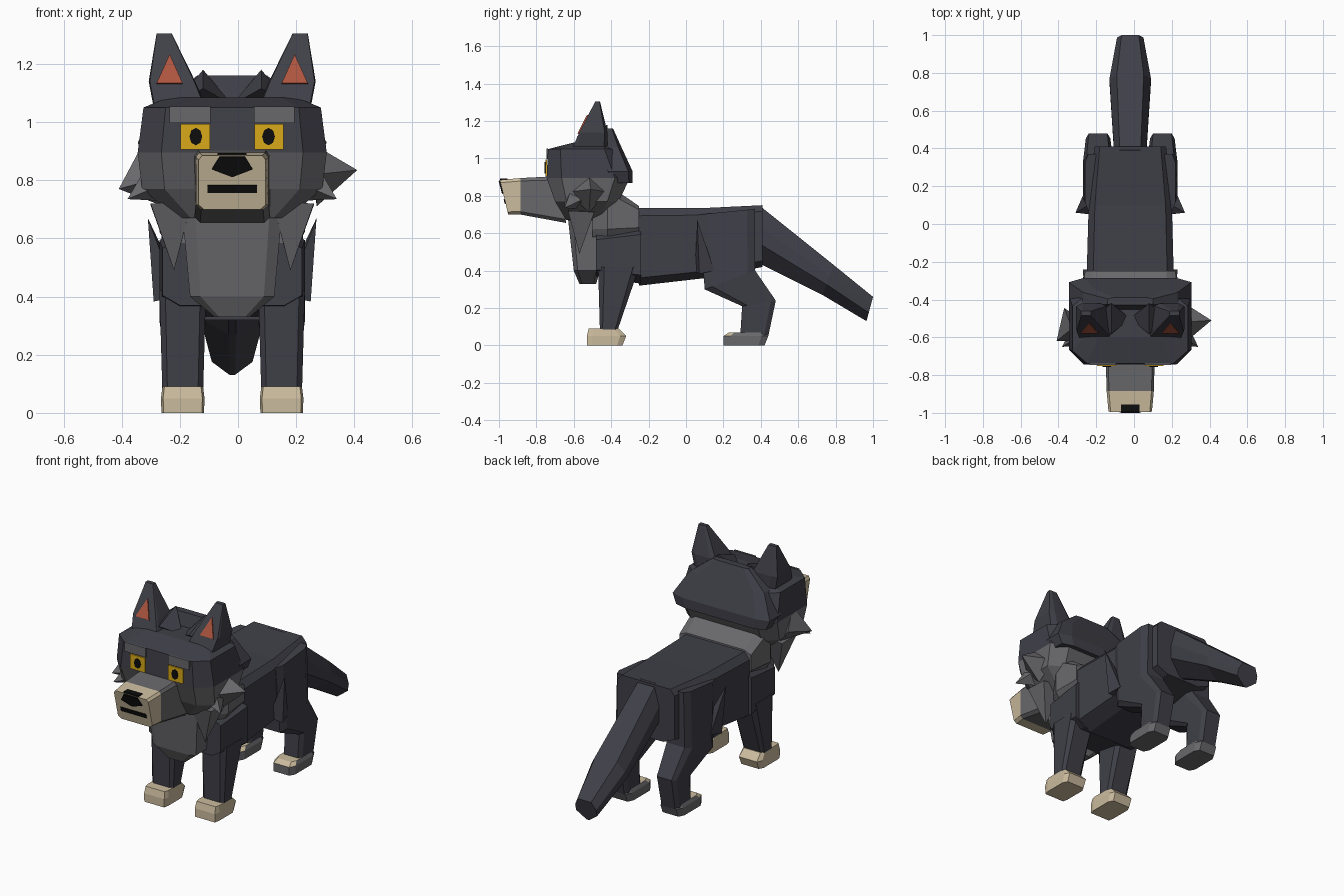
import bpy, bmesh
from math import sin, cos, pi
from mathutils import Vector, Matrix

cube = bpy.data.objects.get("Cube")
if cube:
    bpy.data.objects.remove(cube, do_unlink=True)

CENTRE = Vector((-.02, 0, 0))  # the animal's symmetry plane
SIDES = {"left": 1, "right": -1}


def material(name, *rgb):
    made = bpy.data.materials.new(name)
    made.use_nodes = True
    made.diffuse_color = (*rgb, 1)
    shader = made.node_tree.nodes["Principled BSDF"]
    shader.inputs["Base Color"].default_value = (*rgb, 1)
    return made


DARK = material("dark_fur", .05, .05, .065)
GREY = material("grey_fur", .14, .14, .15)
CREAM = material("cream_fur", .6, .5, .34)
RED = material("inner_ear_red", .42, .09, .05)
YELLOW = material("eye_yellow", .7, .4, .01)
BLACK = material("black", .004, .004, .004)


def build(name, verts, faces, colours, rule=None):
    """Make a flat-shaded part; rule(centre, normal) selects the second colour."""
    mesh = bpy.data.meshes.new(name)
    mesh.from_pydata([Vector(v) + CENTRE for v in verts], [], faces)
    for colour in colours:
        mesh.materials.append(colour)
    bm = bmesh.new()
    bm.from_mesh(mesh)
    bmesh.ops.recalc_face_normals(bm, faces=bm.faces)
    for face in bm.faces:
        if rule:
            face.material_index = int(rule(face.calc_center_median(), face.normal))
    bm.to_mesh(mesh)
    bm.free()
    part = bpy.data.objects.new(name, mesh)
    bpy.context.collection.objects.link(part)


def bridge(rings):
    """Join equal rings of points into one closed skin."""
    count = len(rings[0])
    verts = [point for ring in rings for point in ring]
    faces = [tuple(range(count)), tuple(range(len(verts) - count, len(verts)))]
    for start in range(0, len(verts) - count, count):
        for i in range(count):
            a, b = start + i, start + (i + 1) % count
            faces.append((a, b, b + count, a + count))
    return verts, faces


def level(z, front, back, half_width):
    return front, z, back, z, half_width


def across(y, low, high, half_width):
    return y, low, y, high, half_width


def loft(name, sections, *colours, rule=None, x=0, lean=0, ends=(.75, .75), cut=.15):
    """Skin chamfered sections, each spanning from one edge (y, z) to another."""
    rings = []
    for index, (ya, za, yb, zb, half) in enumerate(sections):
        start, stop = Vector((0, ya, za)), Vector((0, yb, zb))
        edge = [(0, ends[0]), (cut, 1), (1 - cut, 1), (1, ends[1])]
        outline = edge + [(t, -k) for t, k in reversed(edge)]
        middle = Vector((x + lean * index, 0, 0))
        rings.append([start.lerp(stop, t) + middle + Vector((half * k, 0, 0))
                      for t, k in outline])
    build(name, *bridge(rings), colours, rule)


def polygon(sides, turn=0):
    angles = [turn + 2 * pi * i / sides for i in range(sides)]
    return [Vector((sin(a), 0, cos(a))) for a in angles]


def tuft(name, root, tip, radius, colour):
    """A pointed four-sided lock of fur."""
    root, tip = Vector(root), Vector(tip)
    aim = (tip - root).to_track_quat('Y', 'Z')
    base = [root + aim @ (corner * radius) for corner in polygon(4)]
    sides = [(i, (i + 1) % 4, 4) for i in range(4)]
    build(name, base + [tip], [tuple(range(4))] + sides, [colour])


def badge(name, centre, half_width, half_height, colour, sides=4, turn=pi / 4, tilt=0):
    """A thin painted polygon facing forward, tilted back by an angle."""
    shape = polygon(sides, turn)
    wide = max(abs(p.x) for p in shape)
    tall = max(abs(p.z) for p in shape)
    swing = Matrix.Rotation(-tilt, 3, 'X')
    rings = [[Vector(centre) + swing @ Vector((p.x / wide * half_width, depth,
                                              p.z / tall * half_height)) for p in shape]
             for depth in (-.004, .004)]
    build(name, *bridge(rings), [colour])


# Trunk
loft("body", [across(-.25, .32, .735, .23), across(.1, .36, .735, .22),
              across(.41, .42, .75, .19)], DARK, ends=(.6, .85), cut=.1)
loft("chest", [across(-.48, .37, .6, .24), across(-.24, .33, .64, .25)], DARK)
loft("neck", [across(-.5, .58, .87, .2), across(-.42, .58, .86, .25),
              across(-.25, .61, .745, .24)], GREY, ends=(.9, .8))
loft("chest_bib", [level(.33, -.57, -.48, .06), level(.4, -.6, -.46, .145),
                   level(.67, -.63, -.45, .17)], GREY)

# Tail, keeled on the underside
loft("tail", [(.35, .46, .39, .75, .085), (.73, .27, .79, .43, .11),
              (.965, .13, 1, .26, .07)], DARK, ends=(.12, .65), cut=.35)

# Legs, paws and a loose lock on each haunch
for side, s in SIDES.items():
    x = .17 * s
    loft(f"{side}_front_leg", [level(.07, -.46, -.37, .07),
                               level(.42, -.47, -.25, .08)], DARK, x=x)
    loft(f"{side}_front_paw", [level(0, -.53, -.34, .073), level(.05, -.53, -.32, .075),
                               level(.09, -.52, -.36, .07)], CREAM, x=x, ends=(.9, .8))
    loft(f"{side}_back_leg", [(.07, .7, .37, .73, .07), (.1, .3, .37, .4, .08),
                              (.3, .21, .48, .24, .065), level(.05, .29, .44, .06)],
         DARK, x=x)
    loft(f"{side}_back_paw", [level(0, .2, .42, .07), level(.05, .2, .44, .07),
                              level(.07, .23, .43, .06)],
         GREY, CREAM, rule=lambda centre, normal: normal.z > .6, x=x)
    tuft(f"{side}_haunch_lock", (.22 * s, .1, .4), (.29 * s, .06, .67), .06, DARK)

# Head, grey below the eye line, with a mane sloping down behind
loft("head", [level(.67, -.64, -.42, .19), level(.77, -.7, -.36, .31),
              level(.895, -.745, -.3, .325), level(1.05, -.738, -.37, .305),
              level(1.085, -.6, -.42, .22)],
     DARK, GREY, rule=lambda centre, normal: centre.z < .89, cut=.18)
loft("mane", [level(.87, -.42, -.285, .3), level(.93, -.44, -.285, .325),
              level(1.06, -.46, -.345, .25), level(1.16, -.43, -.39, .12)], DARK)

# Muzzle with a cream tip
SLOPE = -.25
loft("muzzle", [(-.64, .655, -.7, .905, .13), across(-.885, .7, .895, .125),
                (-.95, .7, -.996, .885, .115)],
     GREY, CREAM, rule=lambda centre, normal: centre.y < -.87, ends=(.85, .9), cut=.08)
badge("nose", (0, -.99, .85), .07, .04, BLACK, sides=5, turn=pi, tilt=SLOPE)
badge("nose_top", (0, -.975, .889), .05, .02, BLACK, tilt=pi / 2)
badge("mouth", (0, -.968, .77), .085, .013, BLACK, tilt=SLOPE)

for side, s in SIDES.items():
    # Eyes and brows
    badge(f"{side}_eye", (.127 * s, -.748, .95), .05, .044, YELLOW)
    badge(f"{side}_pupil", (.125 * s, -.752, .95), .022, .03, BLACK, sides=8)
    badge(f"{side}_brow", (.145 * s, -.743, 1.025), .07, .028, GREY)
    # Ears
    loft(f"{side}_ear", [level(1.05, -.61, -.42, .09), level(1.14, -.57, -.42, .08),
                         level(1.305, -.485, -.46, .026)],
         DARK, x=.18 * s, lean=.027 * s, ends=(.95, .6), cut=.1)
    badge(f"{side}_inner_ear", (.215 * s, -.56, 1.165), .045, .075, RED,
          sides=3, turn=0, tilt=.475)
    # Crown, ruff and jaw locks
    tuft(f"{side}_crown_lock", (.1 * s, -.5, 1.06), (.1 * s, -.42, 1.18), .1, DARK)
    tuft(f"{side}_ruff_lock", (.21 * s, -.56, .72), (.2 * s, -.57, .49), .1, GREY)
    tuft(f"{side}_jaw_lock", (.25 * s, -.58, .8), (.36 * s, -.65, .735), .08, GREY)

# Cheek locks, swept differently on each side
tuft("left_cheek_lock", (.28, -.52, .82), (.43, -.51, .835), .11, GREY)
tuft("right_cheek_lock", (-.28, -.53, .82), (-.39, -.62, .77), .11, GREY)
